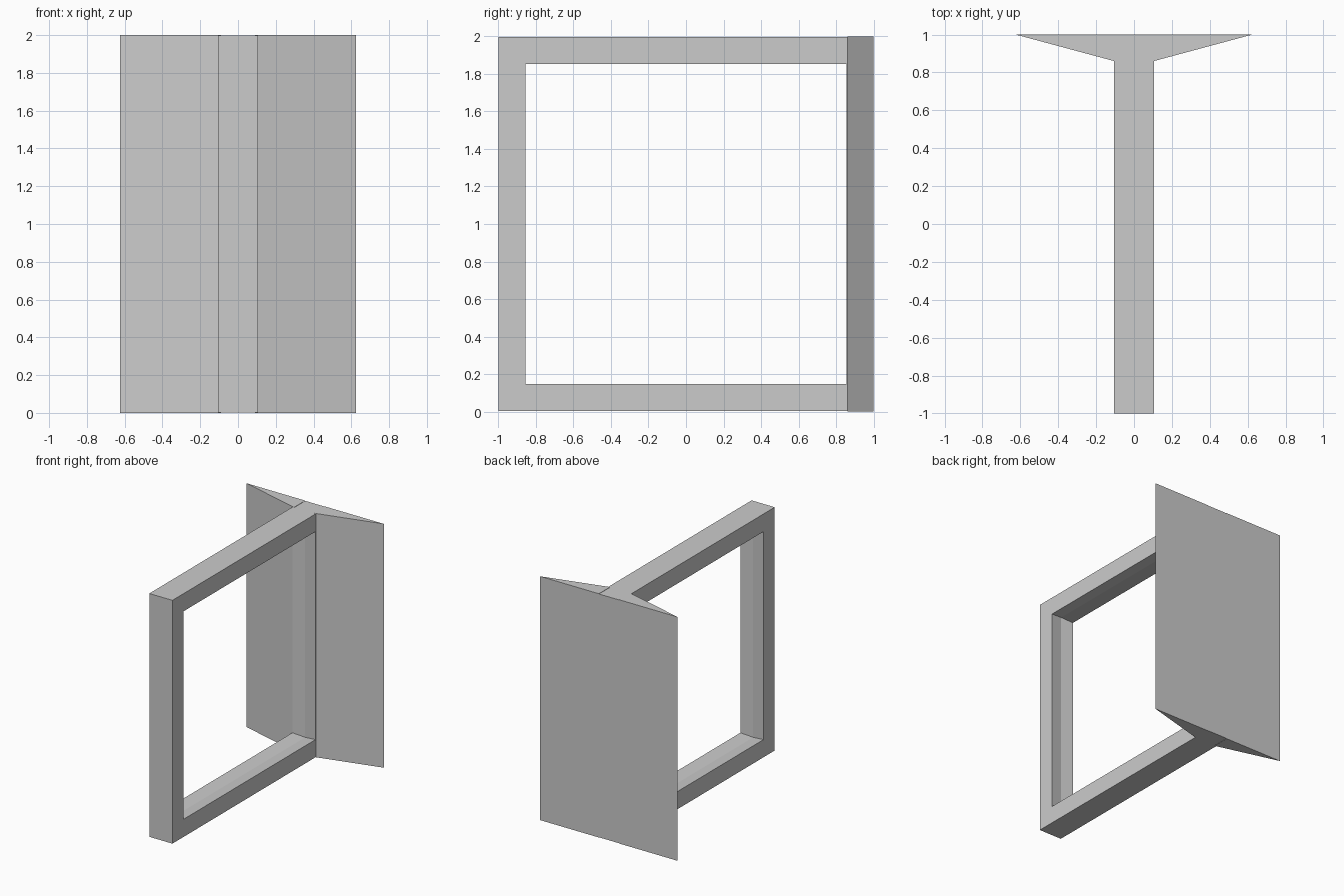
import bpy, bmesh

if "Cube" in bpy.data.objects:
    bpy.data.objects.remove(bpy.data.objects["Cube"])

HALF_W = 0.105   # half thickness of the frame along x
BAR = 0.145      # bar width


def make_object(name, bm):
    bmesh.ops.recalc_face_normals(bm, faces=bm.faces)
    mesh = bpy.data.meshes.new(name)
    bm.to_mesh(mesh)
    bm.free()
    obj = bpy.data.objects.new(name, mesh)
    bpy.context.collection.objects.link(obj)
    return obj


# Square upright frame: one bar section swept round four mitred corners,
# with a shallow groove along the inner face
section = [(-HALF_W, 0), (HALF_W, 0), (HALF_W, BAR), (0, BAR - 0.015), (-HALF_W, BAR)]
corners = [(-1, -1), (1, -1), (1, 1), (-1, 1)]
bm = bmesh.new()
rings = [[bm.verts.new((x, sy * (1 - d), 1 + sz * (0.998 - d))) for x, d in section]
         for sy, sz in corners]
n = len(section)
for i in range(4):
    a, b = rings[i], rings[(i + 1) % 4]
    for j in range(n):
        k = (j + 1) % n
        bm.faces.new((a[j], a[k], b[k], b[j]))
make_object("frame", bm)

# Tapered wings on the back bar, one for each side
for side, name in ((-1, "left_wing"), (1, "right_wing")):
    profile = [(0.09, 1.0), (0.625, 1.0), (HALF_W, 0.86), (0.09, 0.86)]
    bm = bmesh.new()
    base = bm.faces.new([bm.verts.new((side * x, y, 0)) for x, y in profile])
    ext = bmesh.ops.extrude_face_region(bm, geom=[base])
    top = [v for v in ext["geom"] if isinstance(v, bmesh.types.BMVert)]
    bmesh.ops.translate(bm, verts=top, vec=(0, 0, 2))
    make_object(name, bm)
